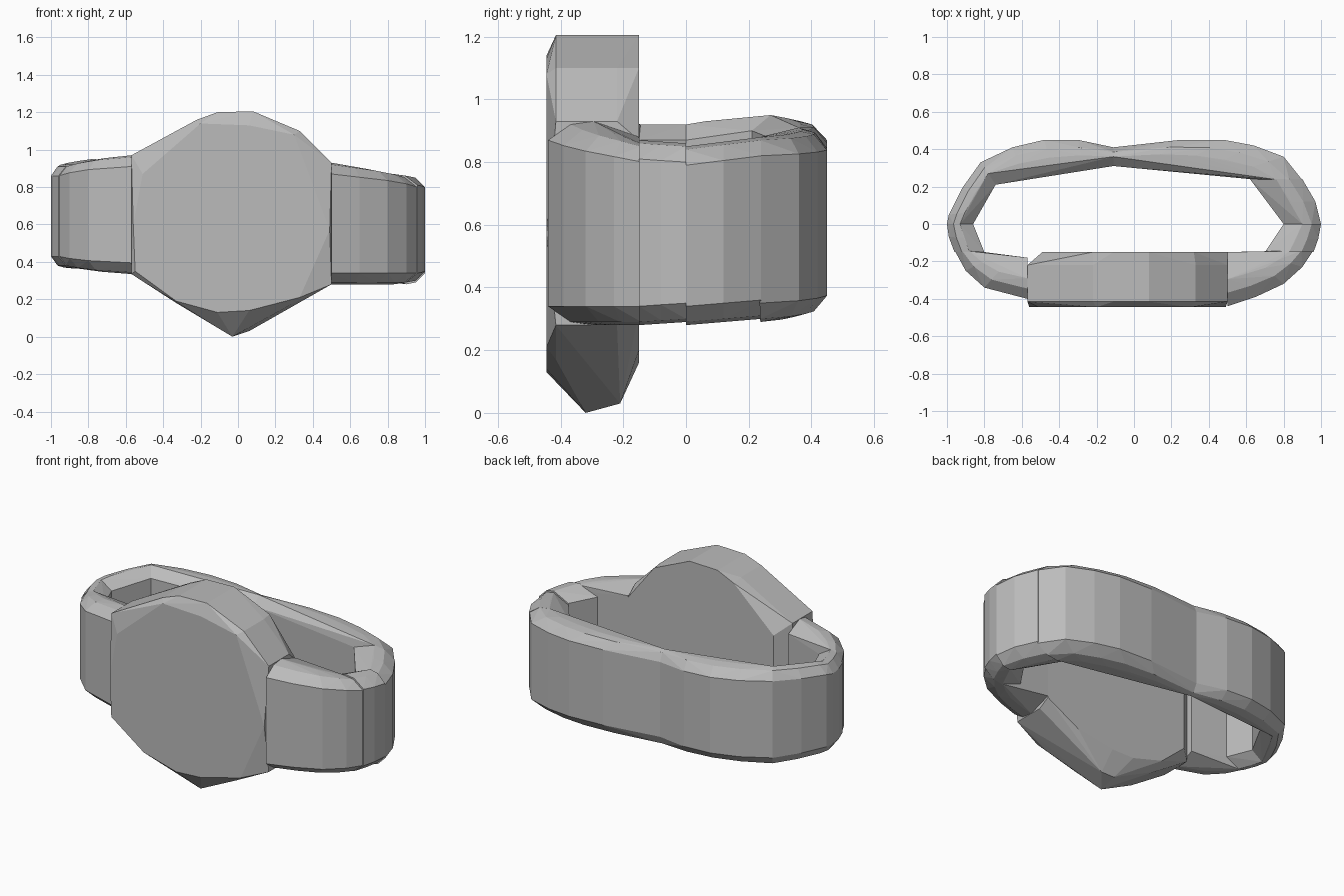
import bpy, bmesh
from mathutils import Vector

cube = bpy.data.objects.get("Cube")
if cube:
    bpy.data.objects.remove(cube)

grey = bpy.data.materials.new("plain grey")
grey.use_nodes = True
colour = (0.5, 0.5, 0.5, 1)
grey.diffuse_color = colour
grey.node_tree.nodes["Principled BSDF"].inputs["Base Color"].default_value = colour


def hull(name, points):
    """Flat-shaded convex block around a set of points."""
    bm = bmesh.new()
    for p in points:
        bm.verts.new(p)
    result = bmesh.ops.convex_hull(bm, input=bm.verts)
    spare = {g for g in result["geom_interior"] + result["geom_unused"]
             if isinstance(g, bmesh.types.BMVert)}
    bmesh.ops.delete(bm, geom=list(spare), context="VERTS")
    bmesh.ops.recalc_face_normals(bm, faces=bm.faces)
    mesh = bpy.data.meshes.new(name)
    bm.to_mesh(mesh)
    bm.free()
    mesh.materials.append(grey)
    obj = bpy.data.objects.new(name, mesh)
    bpy.context.collection.objects.link(obj)
    return obj


def band(name, outer, inner_a, inner_b, low, high):
    """Strap link: chamfered section swept along the outer plan points."""
    points = []
    a, b = Vector(inner_a), Vector(inner_b)
    for k, plan in enumerate(outer):
        t = k / (len(outer) - 1)
        o, i = Vector(plan), a.lerp(b, t)
        z0 = low[0] + (low[1] - low[0]) * t
        z1 = high[0] + (high[1] - high[0]) * t
        for depth, inset in ((0, 0.06), (0.25, 0.01), (0.5, 0), (1, 0.05)):
            p = o.lerp(i, depth)
            points += [(p.x, p.y, z0 + inset), (p.x, p.y, z1 - inset)]
    return hull(name, points)


# Dial: front, middle and back outlines in x, z
front = [(-0.51, 0.87), (-0.2, 1.14), (0.06, 1.13), (0.3, 1.08), (0.49, 0.57),
         (0.33, 0.21), (0.06, 0.14), (-0.11, 0.13), (-0.33, 0.19),
         (-0.55, 0.35), (-0.56, 0.6)]
rim = [(-0.57, 0.97), (-0.22, 1.16), (-0.11, 1.2), (0.08, 1.205), (0.33, 1.1),
       (0.5, 0.93), (0.5, 0.28), (0.28, 0.17), (-0.33, 0.18), (-0.57, 0.335)]
back = [(-0.49, 0.9), (-0.22, 1.15), (-0.11, 1.2), (0.08, 1.205), (0.32, 1.1),
        (0.5, 0.87), (0.5, 0.32), (0.28, 0.2), (0.03, 0.16), (-0.12, 0.16),
        (-0.33, 0.22), (-0.49, 0.36)]
dial = [(x, -0.445, z) for x, z in front]
dial += [(x, y, z) for x, z in rim for y in (-0.415, -0.22)]
dial += [(x, -0.15, z) for x, z in back]
dial += [(-0.03, -0.32, 0.0), (0.06, -0.21, 0.03), (-0.03, -0.21, 0.03)]
hull("dial", dial)

# Strap links on the left side
band("left_front_strap",
     [(0.5, -0.44), (0.65, -0.39), (0.8, -0.32), (0.9, -0.23), (0.96, -0.14)],
     (0.5, -0.15), (0.7, -0.15), (0.28, 0.28), (0.93, 0.86))
band("left_side_front_link", [(0.96, -0.15), (0.985, -0.08), (1, 0)],
     (0.7, -0.15), (0.8, 0), (0.28, 0.29), (0.87, 0.86))
band("left_side_back_link", [(1, 0), (0.97, 0.12), (0.9, 0.24)],
     (0.8, 0), (0.62, 0.24), (0.28, 0.3), (0.85, 0.88))
band("left_back_strap",
     [(0.9, 0.235), (0.8, 0.36), (0.64, 0.42), (0.48, 0.45), (0.25, 0.45),
      (-0.11, 0.41)],
     (0.62, 0.24), (-0.11, 0.31), (0.29, 0.33), (0.88, 0.91))

# Strap links on the right side
band("right_back_strap",
     [(-0.11, 0.41), (-0.3, 0.45), (-0.48, 0.45), (-0.65, 0.41), (-0.82, 0.33)],
     (-0.11, 0.31), (-0.74, 0.21), (0.33, 0.36), (0.91, 0.95))
band("right_side_back_link",
     [(-0.82, 0.33), (-0.92, 0.19), (-0.99, 0.05), (-1, 0)],
     (-0.74, 0.21), (-0.86, 0), (0.36, 0.37), (0.95, 0.92))
band("right_side_front_link", [(-1, 0), (-0.99, -0.07), (-0.96, -0.15)],
     (-0.86, 0), (-0.8, -0.15), (0.37, 0.37), (0.92, 0.92))
band("right_front_strap",
     [(-0.96, -0.14), (-0.9, -0.25), (-0.8, -0.34), (-0.57, -0.4)],
     (-0.8, -0.15), (-0.57, -0.18), (0.37, 0.335), (0.92, 0.97))
